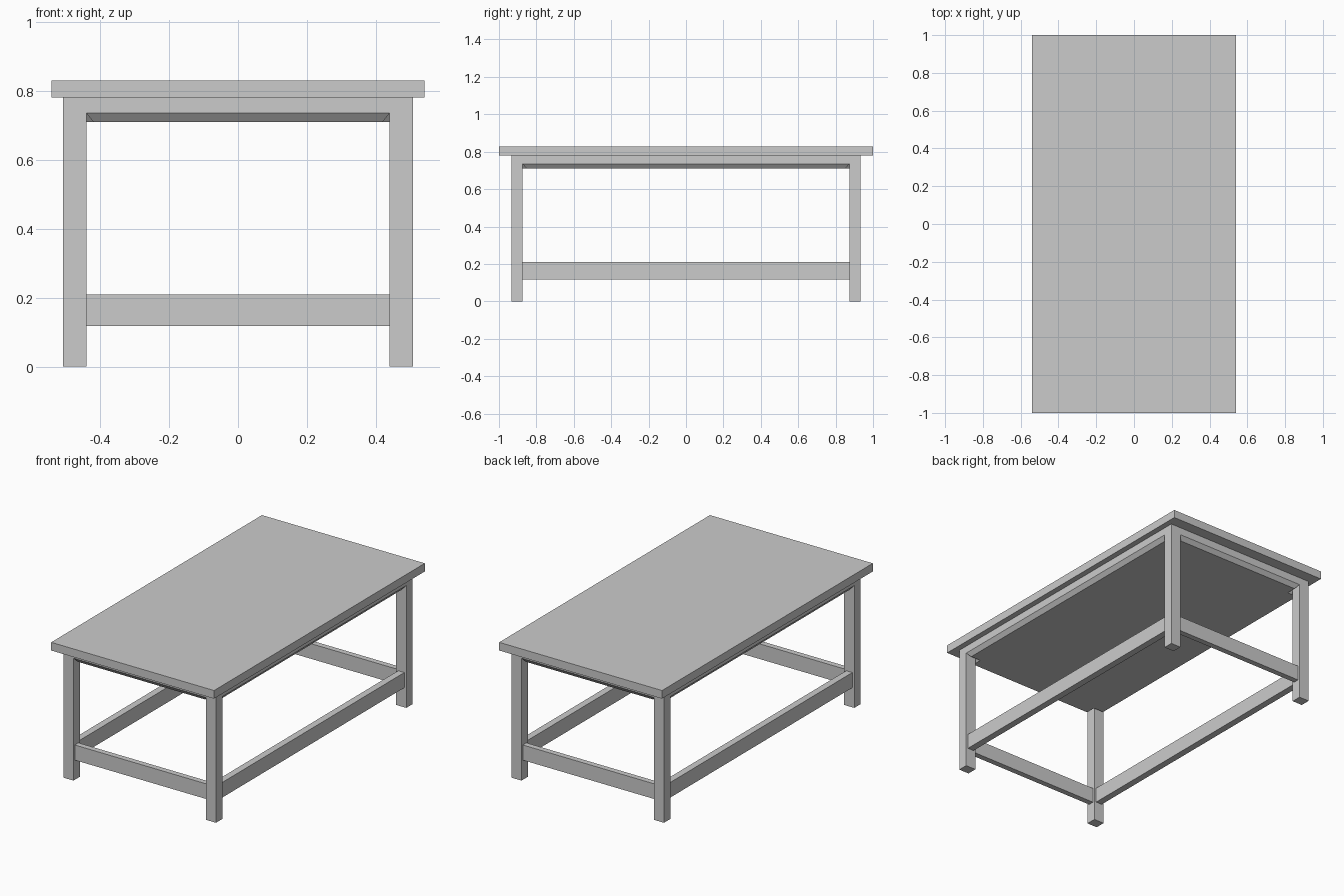
import bpy, bmesh
from mathutils import Vector

if "Cube" in bpy.data.objects:
    bpy.data.objects.remove(bpy.data.objects["Cube"])

LEG_X = (0.44, 0.507)      # inner, outer
LEG_Y = (0.873, 0.933)
INSET = 0.013              # stretcher recess from the leg faces


def link(name, bm):
    bmesh.ops.recalc_face_normals(bm, faces=bm.faces)
    mesh = bpy.data.meshes.new(name)
    bm.to_mesh(mesh)
    bm.free()
    obj = bpy.data.objects.new(name, mesh)
    bpy.context.collection.objects.link(obj)
    return obj


def box(name, lo, hi):
    lo, hi = Vector(lo), Vector(hi)
    bm = bmesh.new()
    bmesh.ops.create_cube(bm, size=1)
    for v in bm.verts:
        v.co = (lo + hi) / 2 + v.co * (hi - lo)
    return link(name, bm)


# Tabletop slab
box("tabletop", (-0.541, -1, 0.78), (0.541, 1, 0.829))

# Frame: a 3x3 face grid, facing down, whose corners become legs
bm = bmesh.new()
xs = (-LEG_X[1], -LEG_X[0], LEG_X[0], LEG_X[1])
ys = (-LEG_Y[1], -LEG_Y[0], LEG_Y[0], LEG_Y[1])
grid = [[bm.verts.new((x, y, 0.735)) for y in ys] for x in xs]
corners, middle = [], []
for i in range(3):
    for j in range(3):
        f = bm.faces.new((grid[i][j], grid[i][j + 1], grid[i + 1][j + 1], grid[i + 1][j]))
        (corners if i != 1 and j != 1 else middle).append(f)
bm.normal_update()

# Apron walls up to the tabletop
rim = [e for e in bm.edges if e.is_boundary]
geom = bmesh.ops.extrude_edge_only(bm, edges=rim)["geom"]
for v in geom:
    if isinstance(v, bmesh.types.BMVert):
        v.co.z = 0.78
bm.normal_update()

# Chamfered underside panel between the legs
bmesh.ops.inset_region(bm, faces=middle, thickness=0.02, depth=0.025,
                       use_boundary=True, use_even_offset=True)

# Legs
for f in bmesh.ops.extrude_discrete_faces(bm, faces=corners)["faces"]:
    for v in f.verts:
        v.co.z = 0

# Merge flat neighbours so apron and legs read as one surface
bmesh.ops.dissolve_limit(bm, angle_limit=0.01, verts=bm.verts, edges=bm.edges)
link("leg_frame", bm)

# Stretchers between the legs
for side, sx in (("left", -1), ("right", 1)):
    a, b = sorted((sx * (LEG_X[0] + INSET), sx * (LEG_X[1] - INSET)))
    box(side + "_stretcher", (a, -LEG_Y[0], 0.118), (b, LEG_Y[0], 0.209))
for side, sy in (("front", -1), ("back", 1)):
    a, b = sorted((sy * (LEG_Y[0] + INSET), sy * (LEG_Y[1] - INSET)))
    box(side + "_stretcher", (-LEG_X[0], a, 0.118), (LEG_X[0], b, 0.209))
